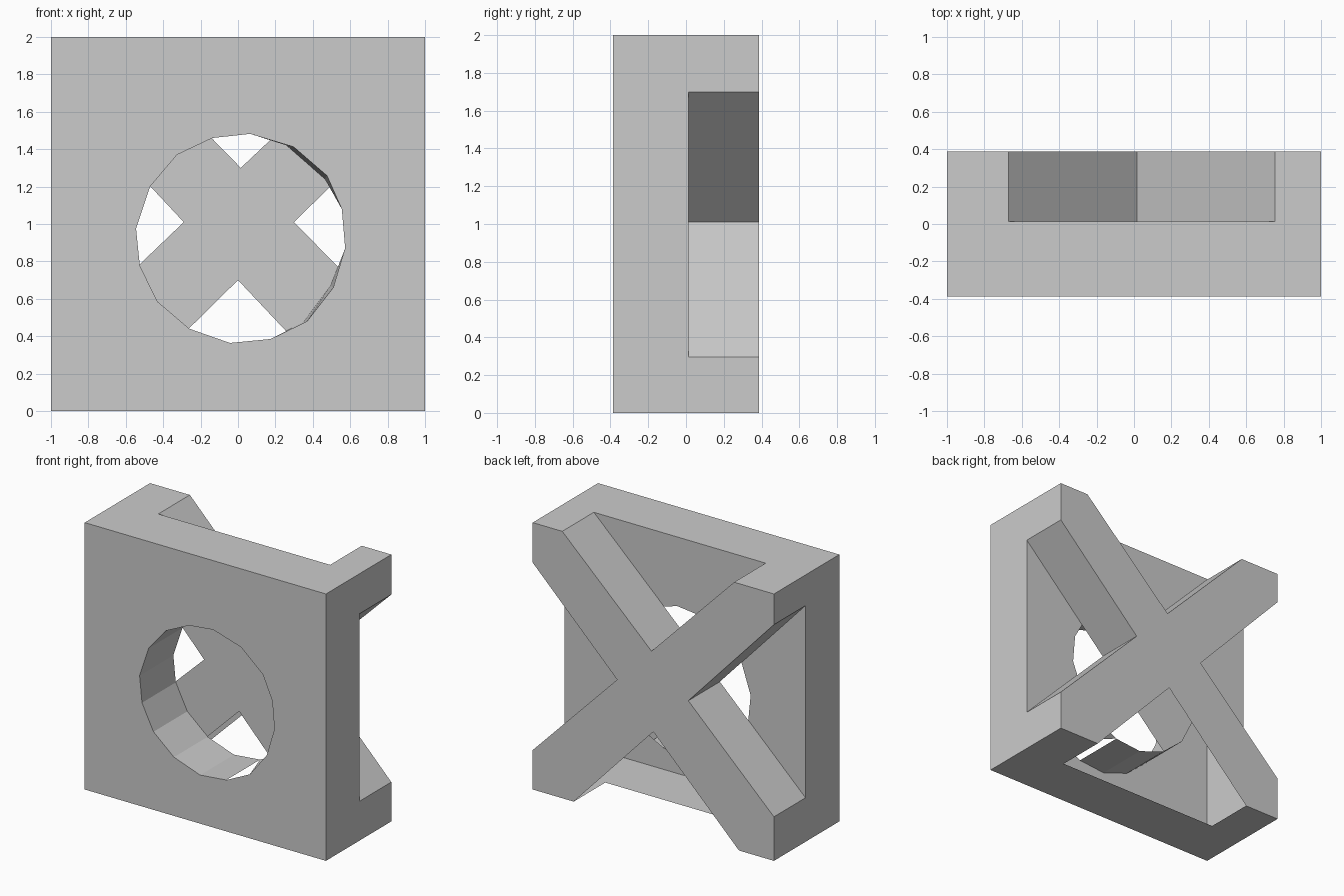
import bpy, bmesh

if "Cube" in bpy.data.objects:
    bpy.data.objects.remove(bpy.data.objects["Cube"])

DEPTH = 0.387   # half thickness of the block
FLOOR = 0.013   # plane where the rear notches stop


def loft(name, front, back, y0, y1):
    """Solid between two matching x-z outlines placed at y0 and y1."""
    bm = bmesh.new()
    a = [bm.verts.new((x, y0, z)) for x, z in front]
    b = [bm.verts.new((x, y1, z)) for x, z in back]
    n = len(a)
    bm.faces.new(a)
    bm.faces.new(b[::-1])
    for i in range(n):
        j = (i + 1) % n
        bm.faces.new((a[i], b[i], b[j], a[j]))
    bmesh.ops.recalc_face_normals(bm, faces=bm.faces[:])
    me = bpy.data.meshes.new(name)
    bm.to_mesh(me)
    bm.free()
    ob = bpy.data.objects.new(name, me)
    bpy.context.collection.objects.link(ob)
    return ob


def carve(target, cutter):
    """Subtract the cutter, apply, and discard it."""
    mod = target.modifiers.new("cut", 'BOOLEAN')
    mod.operation = 'DIFFERENCE'
    mod.solver = 'EXACT'
    mod.object = cutter
    bpy.context.view_layer.objects.active = target
    bpy.ops.object.modifier_apply(modifier=mod.name)
    bpy.data.objects.remove(cutter)


# square block that becomes the front plate and rear cross
square = [(-1, 0), (1, 0), (1, 2), (-1, 2)]
block = loft("braced_plate", square, square, -DEPTH, DEPTH)

# slightly uneven sixteen-sided hole through the plate only
ring = [(.066, 1.482), (.299, 1.412), (.475, 1.26), (.555, 1.08),
        (.573, .87), (.51, .66), (.37, .48), (.174, .385),
        (-.043, .364), (-.26, .44), (-.43, .585), (-.525, .777),
        (-.545, .975), (-.47, 1.2), (-.326, 1.37), (-.136, 1.46)]
rear = list(ring)
rear[1], rear[2] = (.26, 1.42), (.465, 1.24)
rear[5], rear[6] = (.495, .67), (.35, .475)
# extend the front end slightly past the plate
carve(block, loft("hole_cutter", ring, rear, -DEPTH - 0.02, FLOOR + 0.0005))

# four triangular notches leave the diagonal cross: apex, then edge points
notches = [
    ((.015, 1.30), (-.67, 2), (.755, 2)),
    ((.0, .70), (-.71, 0), (.66, 0)),
    ((-.29, 1.01), (-1, .33), (-1, 1.77)),
    ((.30, 1.01), (1, .295), (1, 1.70)),
]
for apex, p, q in notches:
    far = [tuple(a + 1.2 * (c - a) for a, c in zip(apex, pt)) for pt in (p, q)]
    tri = [apex] + far
    carve(block, loft("notch_cutter", tri, tri, FLOOR, DEPTH + 0.1))
